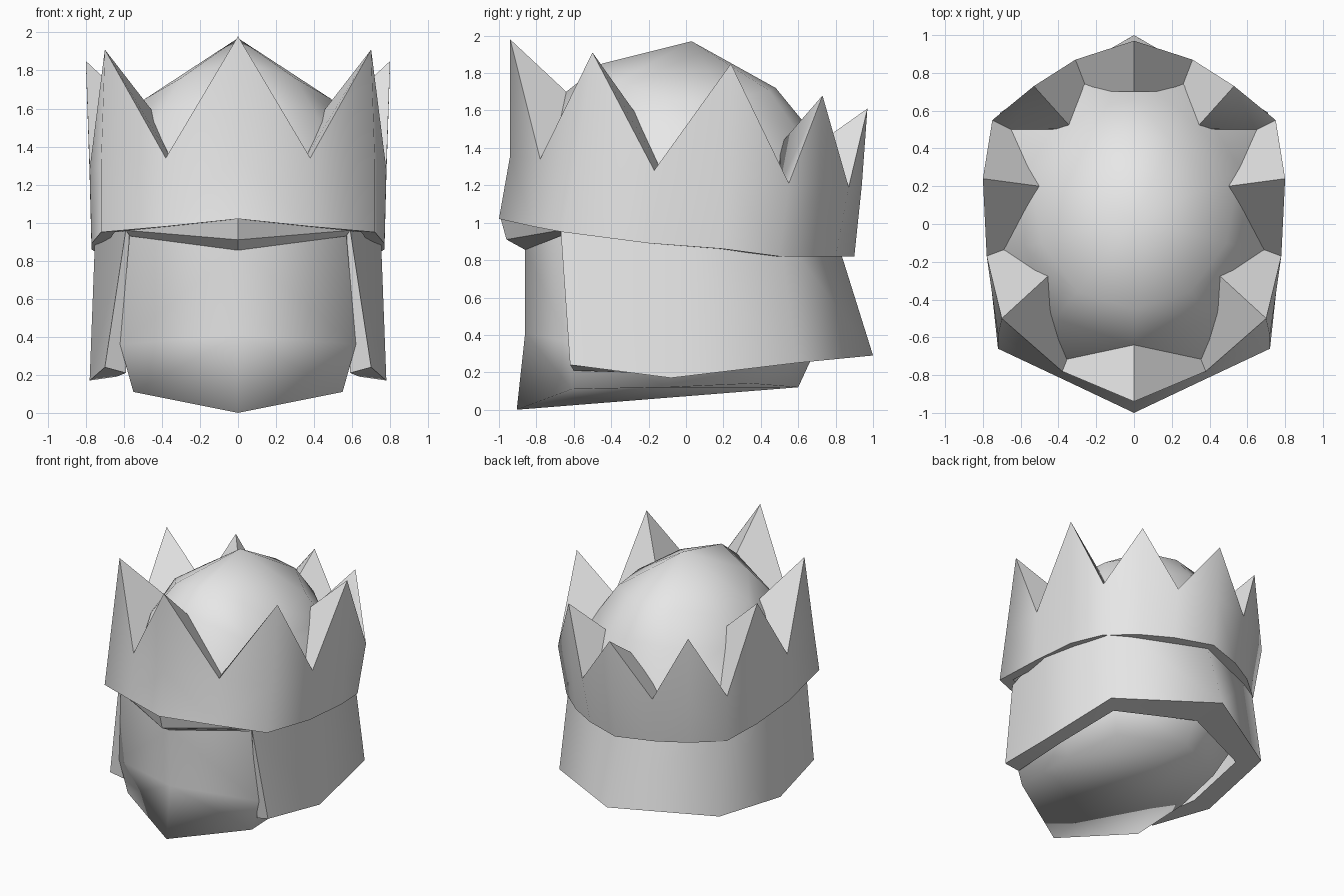
import bpy
import bmesh
import math
from mathutils import Matrix, Vector

default_cube = bpy.data.objects.get("Cube")
if default_cube:
    bpy.data.objects.remove(default_cube, do_unlink=True)


def make_material(name, colour):
    material = bpy.data.materials.new(name)
    material.use_nodes = True
    material.diffuse_color = colour
    material.node_tree.nodes["Principled BSDF"].inputs["Base Color"].default_value = colour
    return material


grey = make_material("plain grey", (.8, .8, .8, 1))


def strip(first, second):
    """Quads joining two rows of points."""
    return [[first[i], first[i + 1], second[i + 1], second[i]]
            for i in range(len(first) - 1)]


def loft(rows):
    """Quads through a series of rows."""
    faces = []
    for upper, lower in zip(rows, rows[1:]):
        faces += strip(upper, lower)
    return faces


def shrink(row, factor, lift=0):
    """Pull a row towards the vertical axis."""
    return [(x * factor, y * factor, z + lift) for x, y, z in row]


def build(name, faces, smooth_angle):
    """Make one half from faces given as points, then mirror and weld it."""
    bm = bmesh.new()
    for points in faces:
        bm.faces.new([bm.verts.new(point) for point in points])
    bmesh.ops.remove_doubles(bm, verts=bm.verts[:], dist=.0005)
    geometry = bm.verts[:] + bm.edges[:] + bm.faces[:]
    bmesh.ops.mirror(bm, geom=geometry, matrix=Matrix.Identity(4),
                     axis='X', merge_dist=.0005)
    bmesh.ops.recalc_face_normals(bm, faces=bm.faces[:])
    mesh = bpy.data.meshes.new(name)
    bm.to_mesh(mesh)
    bm.free()
    mesh.materials.append(grey)
    part = bpy.data.objects.new(name, mesh)
    bpy.context.collection.objects.link(part)
    bpy.ops.object.select_all(action='DESELECT')
    part.select_set(True)
    bpy.context.view_layer.objects.active = part
    bpy.ops.object.shade_smooth_by_angle(angle=math.radians(smooth_angle))
    return part


# Skull dome: apex and three rows running from front to back
apex = (0, .03, 1.97)
dome_upper = [(0, -.45, 1.85), (.3, -.36, 1.76), (.49, -.1, 1.65),
              (.45, .22, 1.65), (.2, .44, 1.71), (0, .48, 1.72)]
dome_middle = [(0, -.64, 1.7), (.42, -.5, 1.55), (.58, -.12, 1.5),
               (.56, .3, 1.46), (.25, .6, 1.48), (0, .66, 1.5)]
dome_lower = [(0, -.72, 1.34), (.38, -.72, 1.32), (.7, -.14, 1.26),
              (.68, .5, 1.18), (.27, .75, 1.17), (0, .78, 1.18)]
dome_faces = loft([dome_upper, dome_middle, dome_lower])
dome_faces += [[apex, a, b] for a, b in zip(dome_upper, dome_upper[1:])]
build("skull_dome", dome_faces, 80)

# Crown: spikes and valleys alternate from front to back
tips = [(0, -.94, 1.98), (.7, -.5, 1.91), (.8, .24, 1.85),
        (.53, .73, 1.68), (0, .97, 1.61)]
spike_feet = [(0, -.94, 1.36), (.72, -.59, 1.3), (.78, .22, 1.25),
              (.52, .71, 1.2), (0, .94, 1.2)]
ridge_ends = [(0, -.64, 1.7), (.46, -.28, 1.6), (.5, .2, 1.57),
              (.35, .53, 1.45), (0, .73, 1.44)]
valleys = [(.38, -.78, 1.34), (.78, -.17, 1.28), (.75, .55, 1.21), (.31, .87, 1.19)]
valley_ends = [(.36, -.73, 1.34), (.7, -.14, 1.28), (.67, .51, 1.2), (.26, .74, 1.19)]
crown_rim = [(0, -1, 1.02), (.38, -.82, .98), (.72, -.66, .95),
             (.77, -.2, .89), (.77, .2, .86), (.71, .5, .82),
             (.5, .68, .82), (.29, .8, .82), (0, .9, .82)]
inner_rim = shrink(crown_rim, .9)


def overshoot(outer, inner, amount):
    """Run an inner edge a little way into the dome."""
    return tuple(Vector(outer).lerp(Vector(inner), amount))


ridge_ends = [overshoot(t, r, 1.12) for t, r in zip(tips, ridge_ends)]
valley_ends = [overshoot(v, e, 1.3) for v, e in zip(valleys, valley_ends)]
crown_faces = strip(crown_rim, inner_rim)
for i in range(len(crown_rim) - 1):
    tip = (i + 1) // 2
    valley = i // 2
    tip_column, valley_column = (i, i + 1) if i % 2 == 0 else (i + 1, i)
    crown_faces += [
        [tips[tip], valleys[valley], spike_feet[tip]],
        [spike_feet[tip], valleys[valley], crown_rim[valley_column], crown_rim[tip_column]],
        [tips[tip], ridge_ends[tip], valley_ends[valley], valleys[valley]],
        [ridge_ends[tip], valley_ends[valley], inner_rim[valley_column], inner_rim[tip_column]],
    ]
build("crown", crown_faces, 60)

# Brow: a thin wedge under the front of the crown
brow_top, brow_lip, brow_base = (0, -.99, 1.02), (0, -.96, .91), (0, -.86, .855)
brow_end, brow_end_low = (.59, -.67, .96), (.57, -.66, .93)
build("brow", [[brow_top, brow_end, brow_lip],
               [brow_lip, brow_end, brow_end_low, brow_base],
               [brow_top, brow_base, brow_end_low, brow_end]], 20)

# Face and jaw: smooth mask that wraps under to a shallow keel
face_top = [brow_base, (.57, -.67, .93), (.64, 0, .9), (.58, .45, .9), (0, .72, .9)]
face_middle = [(0, -.86, .41), (.62, -.62, .36), (.63, -.06, .35),
               (.57, .45, .38), (0, .72, .38)]
face_bottom = [(0, -.905, 0), (.55, -.61, .11), (.54, -.1, .12),
               (.46, .35, .14), (0, .6, .12)]
build("face_and_jaw", loft([face_top, face_middle, face_bottom]) + [face_bottom], 120)

# Neck guard: thick flared band open at the front
guard_top = [(.59, -.67, .96), (.75, -.12, .96), (.68, .5, .96), (0, .79, .96)]
guard_bottom = [(.7, -.62, .24), (.78, -.08, .17), (.71, .59, .25), (0, 1, .29)]
guard_inner_bottom = [(.59, -.6, .21), (.64, -.08, .19), (.58, .46, .25), (0, .71, .27)]
guard_inner_top = shrink(guard_top, .92)
guard_rows = [guard_top, guard_bottom, guard_inner_bottom, guard_inner_top, guard_top]
build("neck_guard", loft(guard_rows) + [[row[0] for row in guard_rows[:-1]]], 60)
